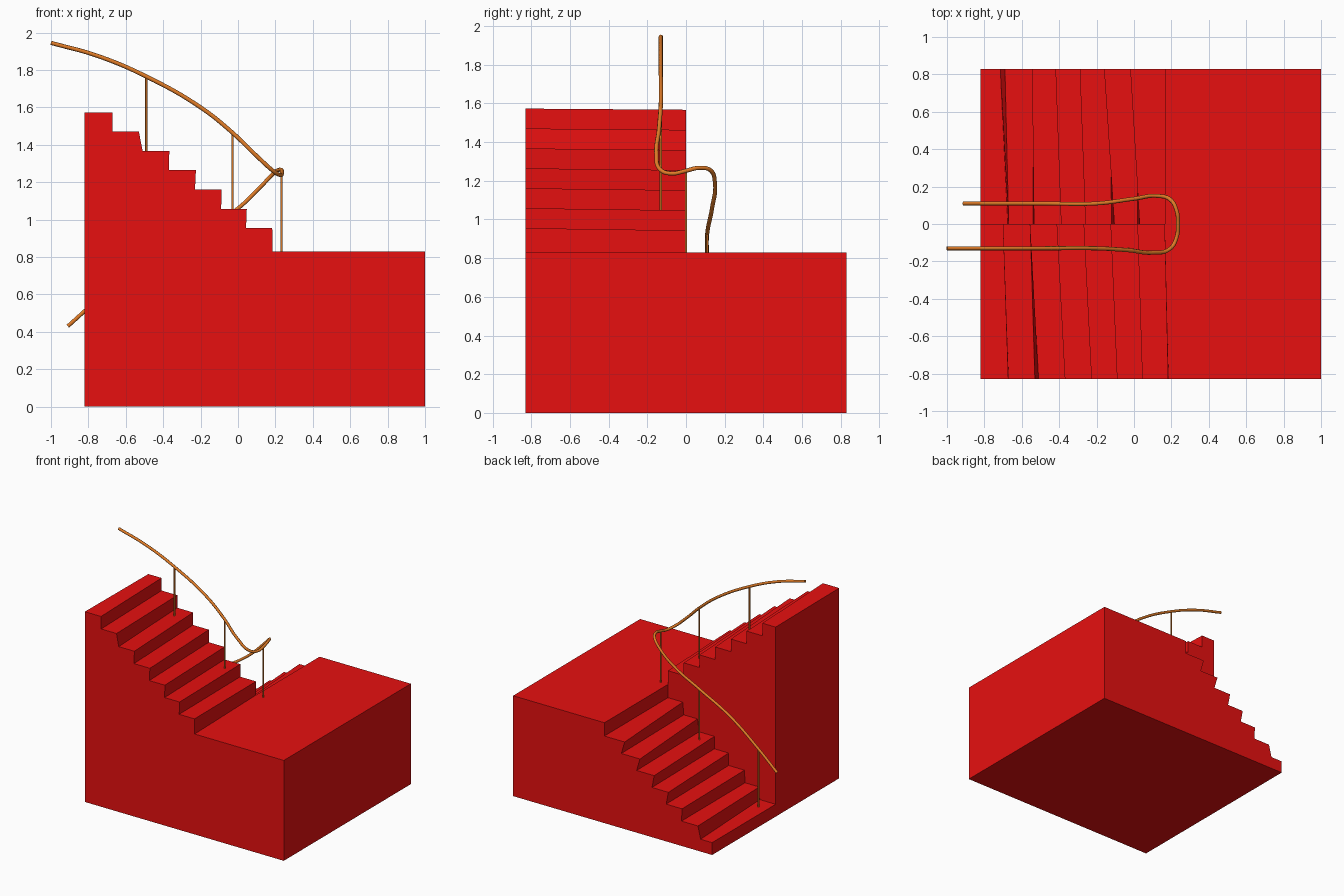
import bpy, bmesh

if "Cube" in bpy.data.objects:
    bpy.data.objects.remove(bpy.data.objects["Cube"])


def material(name, color):
    m = bpy.data.materials.new(name)
    m.diffuse_color = color
    m.use_nodes = True
    m.node_tree.nodes["Principled BSDF"].inputs["Base Color"].default_value = m.diffuse_color
    return m


red = material("red", (0.8, 0.005, 0.005, 1))
orange = material("orange", (0.75, 0.2, 0.02, 1))
LEFT, RIGHT, BACK, LANDING = -0.82, 1.0, 0.83, 0.83


def profile(near, far, first, rise):
    """Closed stair outline: near/far are the x of each riser on its landing side / far side."""
    pts, z = [(RIGHT, 0), (RIGHT, LANDING)], LANDING
    for i, (a, b) in enumerate(zip(near, far)):
        pts.append((a, z))
        z = first + rise * i
        pts.append((b, z))
    return pts + [(LEFT, z), (LEFT, 0)]


# Stair block: upper flight at the front, lower flight at the back, shared landing
even = [0.165 - 0.144 * i for i in range(7)]
up_front = profile([0.185, 0.043, -0.09, -0.23, -0.37, -0.51, -0.67],
                   [0.183, 0.047, -0.088, -0.225, -0.367, -0.53, -0.672], 0.955, 0.103)
up_mid = profile(even, even, 0.943, 0.104)
low_mid = profile([0.165, 0.03, -0.105, -0.26, -0.39, -0.535, -0.67],
                  [0.165, 0.02, -0.12, -0.26, -0.39, -0.54, -0.675], 0.72, -0.103)
low_back = profile([0.165, -0.02, -0.16, -0.29, -0.42, -0.545, -0.69],
                   [0.165, 0.01, -0.13, -0.27, -0.40, -0.54, -0.715], 0.72, -0.103)

bm = bmesh.new()


def ring(pts, y):
    return [bm.verts.new((x, y, z)) for x, z in pts]


def bridge(a, b):
    n = len(a)
    for i in range(n):
        j = (i + 1) % n
        bm.faces.new((a[i], a[j], b[j], b[i]))


front, mid_a = ring(up_front, -BACK), ring(up_mid, 0)
mid_b, back = ring(low_mid, 0), ring(low_back, BACK)
bridge(front, mid_a)
bridge(mid_b, back)
bm.faces.new(front)
bm.faces.new(back)
bm.faces.new(mid_a[2:-1] + mid_b[:2:-1][1:])   # wall between the flights
bmesh.ops.remove_doubles(bm, verts=bm.verts, dist=0.0001)
bmesh.ops.recalc_face_normals(bm, faces=bm.faces)
mesh = bpy.data.meshes.new("stair_block")
bm.to_mesh(mesh)
bm.free()
stairs = bpy.data.objects.new("stair_block", mesh)
bpy.context.collection.objects.link(stairs)
mesh.materials.append(red)


def tube(name, pts, radius):
    cu = bpy.data.curves.new(name, "CURVE")
    cu.dimensions = "3D"
    cu.bevel_depth, cu.bevel_resolution = radius, 2
    cu.resolution_u, cu.use_fill_caps = 8, True
    s = cu.splines.new("BEZIER")
    s.bezier_points.add(len(pts) - 1)
    for p, co in zip(s.bezier_points, pts):
        p.co = co
        p.handle_left_type = p.handle_right_type = "AUTO"
    ob = bpy.data.objects.new(name, cu)
    bpy.context.collection.objects.link(ob)
    cu.materials.append(orange)
    return ob


# Handrail sweeping around the landing
tube("handrail", [
    (-1.0, -0.13, 1.945), (-0.75, -0.13, 1.875), (-0.49, -0.13, 1.765), (-0.2, -0.13, 1.60),
    (-0.03, -0.14, 1.465), (0.1, -0.153, 1.34), (0.195, -0.13, 1.255), (0.228, -0.07, 1.238),
    (0.235, 0, 1.252), (0.228, 0.07, 1.267), (0.2, 0.125, 1.255), (0.13, 0.15, 1.185),
    (0.0, 0.135, 1.06), (-0.2, 0.11, 0.93), (-0.48, 0.11, 0.78), (-0.74, 0.11, 0.58),
    (-0.91, 0.11, 0.43)], 0.011)

# Posts: x, y, base, top
for i, (x, y, z0, z1) in enumerate([
        (-0.49, -0.13, 1.355, 1.765), (-0.03, -0.13, 1.045, 1.465), (0.232, 0, 0.83, 1.25),
        (-0.2, 0.11, 0.514, 0.93), (-0.74, 0.11, 0.102, 0.58)]):
    tube(f"rail_post_{i + 1}", [(x, y, z0), (x, y, z1)], 0.006)
